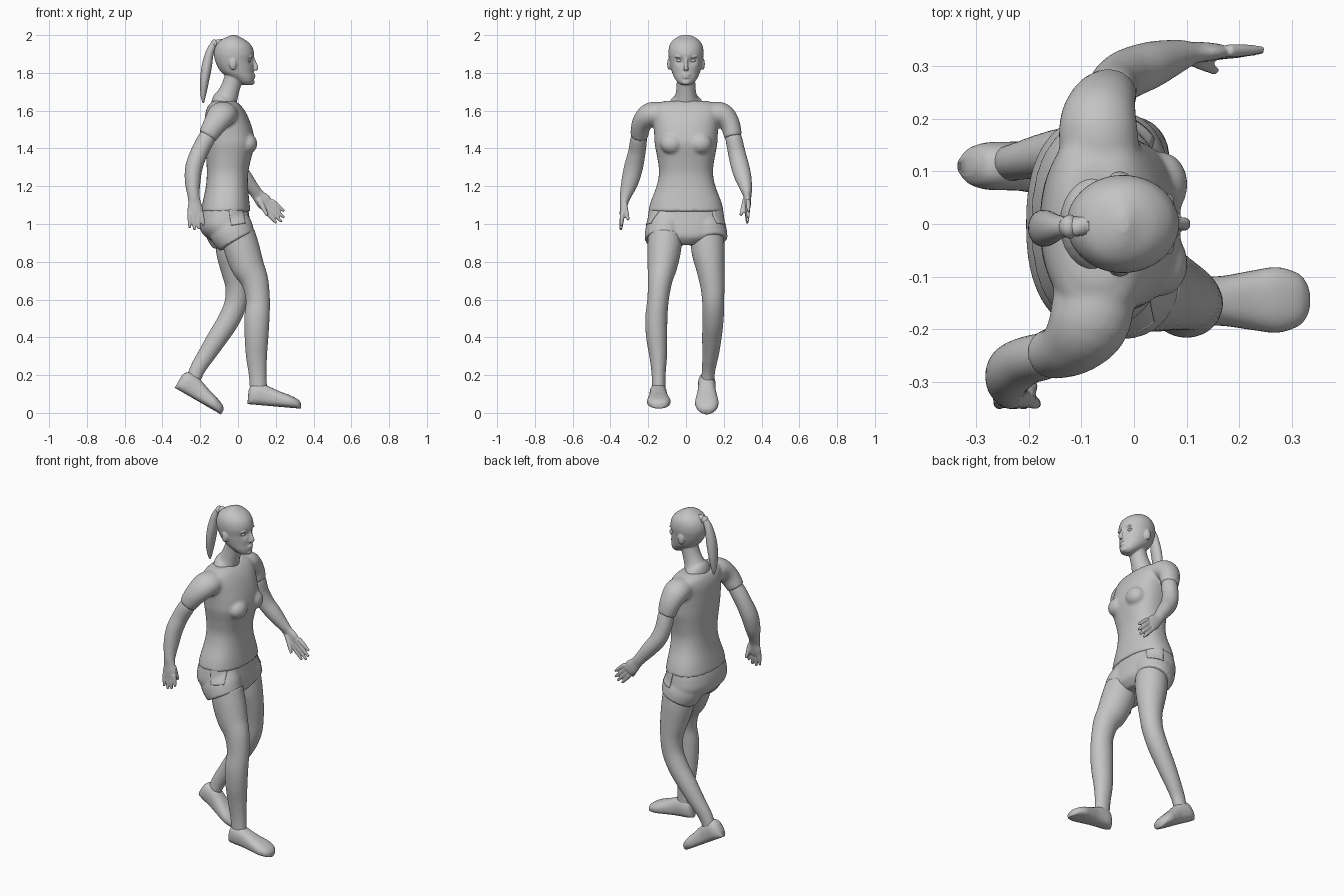
import bpy, bmesh, math
from mathutils import Vector, Matrix

grey = bpy.data.materials.new("plain_grey")
grey.diffuse_color = (0.55, 0.55, 0.55, 1)


def spline(rows, steps=5):
    """Catmull-Rom through rows of numbers."""
    out = []
    for i in range(len(rows) - 1):
        p = [rows[max(i - 1, 0)], rows[i], rows[i + 1], rows[min(i + 2, len(rows) - 1)]]
        for k in range(steps):
            t = k / steps
            out.append([b + 0.5 * t * (c - a + t * (2 * a - 5 * b + 4 * c - d + t * (3 * (b - c) + d - a)))
                        for a, b, c, d in zip(*p)])
    return out + [list(rows[-1])]


def skin(bm, rings):
    """Closed surface through rings of points."""
    vs = [[bm.verts.new(p) for p in r] for r in rings]
    n = len(vs[0])
    for a, b in zip(vs, vs[1:]):
        for i in range(n):
            bm.faces.new((a[i], a[(i + 1) % n], b[(i + 1) % n], b[i]))
    bm.faces.new(vs[0][::-1])
    bm.faces.new(vs[-1])
    return [v for r in vs for v in r]


def spow(v, e):
    return math.copysign(abs(v) ** e, v)


def angles(n):
    return [2 * math.pi * i / n for i in range(n)]


def tube(bm, rows, n=24, steps=5):
    """Limb: rows of x, y, z, fore-aft radius, sideways radius."""
    rows = spline(rows, steps)
    pts = [Vector(r[:3]) for r in rows]
    rings = []
    for i, r in enumerate(rows):
        t = (pts[min(i + 1, len(pts) - 1)] - pts[max(i - 1, 0)]).normalized()
        u = Vector((1, 0, 0))
        u = (u - u.dot(t) * t).normalized()
        v = t.cross(u)
        rings.append([pts[i] + u * r[3] * math.cos(a) + v * r[4] * math.sin(a) for a in angles(n)])
    return skin(bm, rings)


def trunk(bm, rows, e=0.85, n=48):
    """Upright body: rows of z, back x, front x, half width."""
    rings = []
    for z, xb, xf, w in spline(rows):
        rings.append([Vector(((xb + xf) / 2 + (xf - xb) / 2 * spow(math.cos(a), e),
                              w * spow(math.sin(a), e), z)) for a in angles(n)])
    return skin(bm, rings)


def ball(bm, c, r):
    m = Matrix.Translation(c) @ Matrix.Diagonal((*r, 1))
    bmesh.ops.create_uvsphere(bm, u_segments=24, v_segments=16, radius=1, matrix=m)


def finish(name, bm, voxel=0, smooth=4):
    bmesh.ops.recalc_face_normals(bm, faces=bm.faces)
    for f in bm.faces:
        f.smooth = True
    me = bpy.data.meshes.new(name)
    bm.to_mesh(me)
    bm.free()
    me.materials.append(grey)
    ob = bpy.data.objects.new(name, me)
    bpy.context.collection.objects.link(ob)
    if voxel:
        m = ob.modifiers.new("blend", 'REMESH')
        m.mode, m.voxel_size, m.use_smooth_shade = 'VOXEL', voxel, True
        s = ob.modifiers.new("soften", 'SMOOTH')
        s.factor, s.iterations = 0.5, smooth
    return ob


# Shirt: trunk, bust and short sleeves
bm = bmesh.new()
trunk(bm, [(1.065, -.197, .066, .2), (1.12, -.186, .06, .186), (1.2, -.17, .053, .156),
           (1.27, -.165, .054, .143), (1.34, -.168, .068, .15), (1.42, -.175, .088, .165),
           (1.47, -.178, .084, .168), (1.53, -.178, .068, .172), (1.59, -.172, .042, .18),
           (1.63, -.155, .012, .175), (1.652, -.13, -.015, .11)])
for s in (-1, 1):
    ball(bm, (.052, s * .075, 1.425), (.05, .062, .055))
tube(bm, [(-.07, -.08, 1.575, .075, .06), (-.083, -.18, 1.58, .078, .066),
          (-.118, -.232, 1.535, .064, .054), (-.162, -.248, 1.465, .051, .047)])
tube(bm, [(-.06, .08, 1.575, .075, .06), (-.068, .18, 1.58, .075, .066),
          (-.06, .23, 1.535, .064, .054), (-.045, .25, 1.46, .052, .047)])
finish("shirt", bm, .008, 5)

# Shorts: hips and two leg openings
bm = bmesh.new()
trunk(bm, [(1.1, -.183, .052, .188), (1.04, -.2, .06, .2), (.98, -.203, .068, .203),
           (.93, -.17, .068, .17), (.89, -.09, .035, .06)])
tube(bm, [(-.062, -.1, 1.03, .11, .09), (-.035, -.11, .965, .118, .105), (-.004, -.117, .908, .105, .102)])
tube(bm, [(-.065, .1, 1.03, .11, .09), (-.055, .11, .965, .118, .105), (-.035, .12, .908, .105, .102)])
shorts = finish("shorts", bm, .008, 4)

# Pocket patches lying on the hips
for s, name in ((-1, "right_pocket"), (1, "left_pocket")):
    bm = bmesh.new()
    bmesh.ops.create_grid(bm, x_segments=10, y_segments=10, size=.5,
                          matrix=Matrix.Translation((-.005, s * .3, 1.04)) @ Matrix.Rotation(-.15, 4, 'Y')
                          @ Matrix.Rotation(math.pi / 2, 4, 'X') @ Matrix.Diagonal((.075, .085, 1, 1)))
    p = finish(name, bm)
    w = p.modifiers.new("lay_on", 'SHRINKWRAP')
    w.target, w.wrap_method, w.offset = shorts, 'PROJECT', .002
    w.use_project_y = w.use_negative_direction = w.use_positive_direction = True
    k = p.modifiers.new("thickness", 'SOLIDIFY')
    k.thickness, k.offset = .004, 0

# Legs
bm = bmesh.new()
tube(bm, [(0, -.11, .95, .09, .09), (.02, -.115, .87, .094, .09), (.05, -.125, .78, .088, .08),
          (.088, -.137, .7, .073, .065), (.105, -.148, .6, .064, .057), (.1, -.157, .5, .067, .059),
          (.098, -.155, .4, .063, .056), (.098, -.147, .3, .056, .047), (.104, -.145, .2, .047, .037),
          (.11, -.145, .1, .046, .036)])
finish("right_leg", bm, .008, 2)
bm = bmesh.new()
tube(bm, [(-.035, .11, .95, .09, .09), (-.025, .118, .85, .09, .088), (-.012, .13, .76, .08, .075),
          (-.003, .14, .67, .065, .064), (-.012, .144, .58, .06, .058), (-.05, .143, .49, .058, .056),
          (-.107, .137, .4, .054, .052), (-.165, .13, .31, .047, .044), (-.215, .12, .23, .041, .036),
          (-.245, .113, .15, .038, .034)])
finish("left_leg", bm, .008, 2)

# Shoes: length, height, half width along the sole
shoe = [(0, .075, .018), (.012, .1, .036), (.04, .112, .045), (.08, .11, .046), (.12, .097, .048),
        (.17, .08, .056), (.22, .066, .062), (.26, .05, .05), (.277, .036, .032), (.283, .026, .015)]
for name, pos, pitch, yaw in (("right_shoe", (.05, -.148, .047), 5, 1), ("left_shoe", (-.335, .11, .133), 30, 0)):
    bm = bmesh.new()
    rings = []
    for x, h, w in spline(shoe):
        rings.append([Vector((x, w * spow(math.cos(a), .75),
                              h / 2 + h / 2 * spow(math.sin(a), .7 if math.sin(a) < 0 else 1)))
                      for a in angles(32)])
    skin(bm, rings)
    bm.transform(Matrix.Translation(pos) @ Matrix.Rotation(math.radians(yaw), 4, 'Z')
                 @ Matrix.Rotation(math.radians(pitch), 4, 'Y'))
    finish(name, bm)


def hand(bm, wrist, tip, side, thumb):
    """Four fanned fingers and a thumb."""
    w, d, side = Vector(wrist), Vector(tip) - Vector(wrist), Vector(side)
    for i, reach in enumerate((.93, 1, .97, .86)):
        k = (i - 1.5) * .02
        a, b = w + d * .45 + side * k, w + d * reach + side * k * 1.25
        tube(bm, [(*a, .013, .013), (*a.lerp(b, .5), .0115, .0115), (*b, .007, .007)], 12, 3)
    a, b = Vector(thumb[0]), Vector(thumb[1])
    tube(bm, [(*a, .016, .015), (*a.lerp(b, .5), .013, .012), (*b, .008, .008)], 12, 3)


# Arms with hands
bm = bmesh.new()
tube(bm, [(-.14, -.238, 1.5, .038, .036), (-.168, -.25, 1.45, .046, .044), (-.205, -.26, 1.38, .046, .046),
          (-.233, -.278, 1.3, .046, .05), (-.24, -.298, 1.22, .041, .045), (-.235, -.32, 1.15, .032, .031),
          (-.23, -.328, 1.11, .034, .022), (-.227, -.333, 1.07, .042, .018), (-.225, -.337, 1.04, .038, .014)])
hand(bm, (-.23, -.33, 1.13), (-.218, -.345, .968), (1, 0, 0), ((-.205, -.325, 1.1), (-.19, -.305, 1.02)))
finish("right_arm", bm, .005, 2)
bm = bmesh.new()
tube(bm, [(-.05, .24, 1.5, .038, .036), (-.043, .253, 1.45, .046, .044), (-.036, .268, 1.38, .046, .046),
          (-.012, .285, 1.31, .046, .048), (.035, .303, 1.245, .042, .044), (.085, .32, 1.18, .033, .03),
          (.108, .325, 1.15, .034, .021), (.135, .327, 1.12, .042, .018), (.158, .328, 1.095, .036, .014)])
hand(bm, (.09, .323, 1.17), (.24, .328, 1.02), (.7, .1, .7), ((.11, .315, 1.13), (.155, .29, 1.045)))
finish("left_arm", bm, .005, 2)

# Head and neck, with eye hollows, brow, nose, lips and ears
bm = bmesh.new()
face = trunk(bm, [(1.735, .025, .068, .024), (1.75, -.005, .082, .045), (1.775, -.045, .085, .062),
                  (1.8, -.085, .083, .073), (1.83, -.107, .083, .081), (1.86, -.12, .082, .087),
                  (1.9, -.128, .086, .093), (1.94, -.12, .074, .089), (1.97, -.098, .046, .072),
                  (1.99, -.06, .01, .045), (2.001, -.03, -.01, .015)], 1)
for v in face:
    for s in (-1, 1):
        q = (v.co - Vector((.075, s * .036, 1.866))).length
        v.co.x -= .014 * math.exp(-(q / .02) ** 2)
tube(bm, [(-.07, 0, 1.6, .07, .1), (-.072, 0, 1.645, .068, .09), (-.058, 0, 1.675, .058, .06),
          (-.037, 0, 1.73, .05, .05), (-.015, 0, 1.8, .05, .05)])
tube(bm, [(.076, 0, 1.885, .008, .008), (.087, 0, 1.855, .01, .009),
          (.096, 0, 1.828, .012, .013), (.09, 0, 1.815, .008, .014)], 16)
for z in (1.79, 1.777):
    ball(bm, (.08, 0, z), (.013, .024, .006))
ball(bm, (.075, 0, 1.75), (.013, .022, .014))
for s in (-1, 1):
    ball(bm, (-.027, s * .087, 1.847), (.02, .013, .032))
    ball(bm, (.066, s * .036, 1.885), (.012, .024, .006))
finish("head_and_neck", bm, .005, 2)

# Eyes
for s, name in ((-1, "right_eye"), (1, "left_eye")):
    bm = bmesh.new()
    ball(bm, (.058, s * .035, 1.865), (.012, .016, .009))
    finish(name, bm)

# Ponytail and its tie
bm = bmesh.new()
tube(bm, [(-.085, -.004, 1.958, .022, .022), (-.125, -.005, 1.952, .018, .018), (-.15, -.007, 1.905, .022, .026),
          (-.166, -.008, 1.83, .027, .034), (-.178, -.008, 1.75, .023, .033), (-.184, -.006, 1.68, .014, .02),
          (-.184, -.004, 1.642, .004, .006)])
finish("ponytail", bm)
bm = bmesh.new()
tube(bm, [(-.112, -.005, 1.958, .017, .017), (-.121, -.005, 1.955, .023, .023), (-.132, -.005, 1.947, .017, .017)])
finish("hair_tie", bm)
